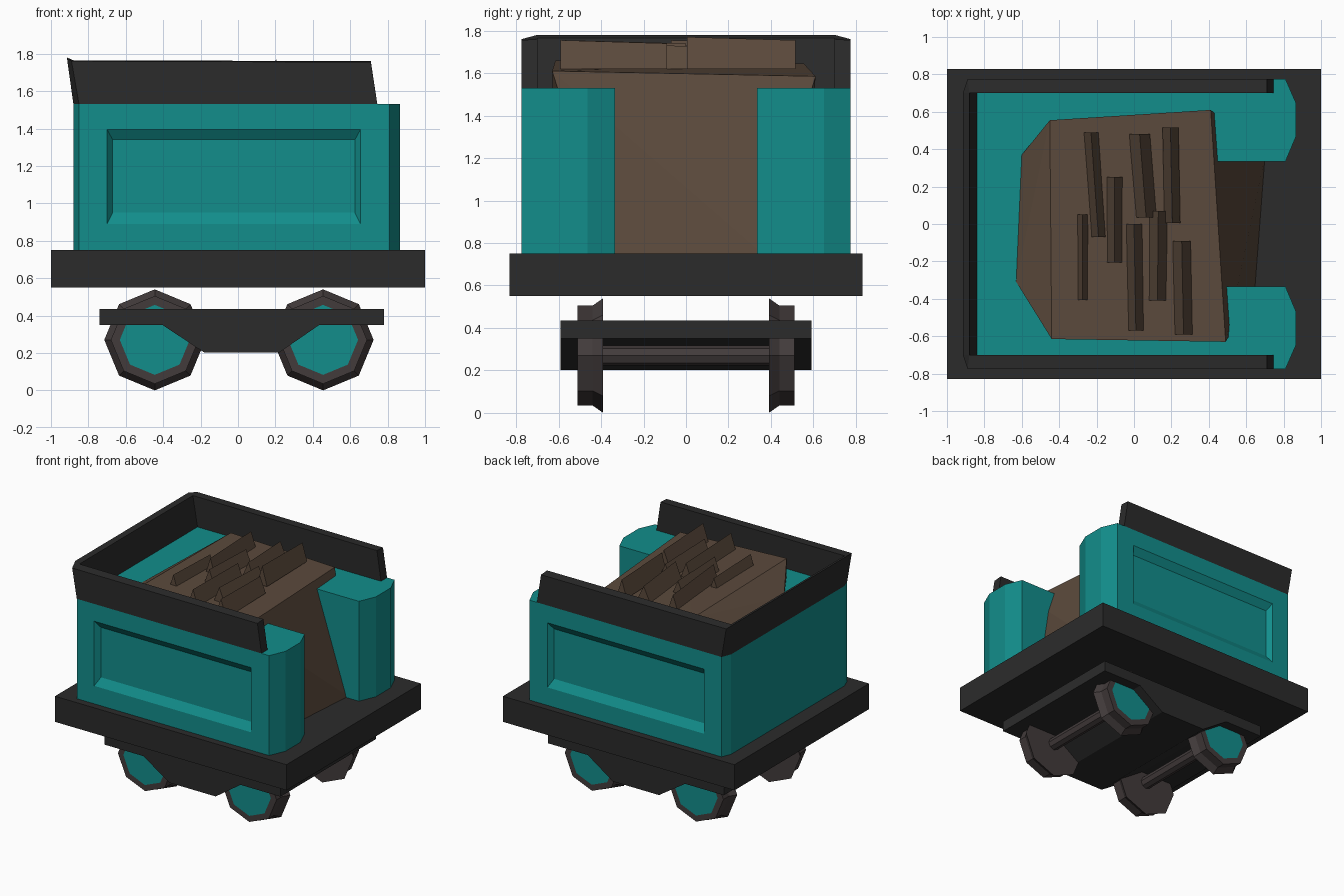
import bpy, bmesh, math
from mathutils import Vector

if "Cube" in bpy.data.objects:
    bpy.data.objects.remove(bpy.data.objects["Cube"])


def material(name, rgb):
    m = bpy.data.materials.new(name)
    m.diffuse_color = (*rgb, 1)
    m.use_nodes = True
    m.node_tree.nodes["Principled BSDF"].inputs["Base Color"].default_value = m.diffuse_color
    return m


TEAL = material("teal_paint", (0.006, 0.27, 0.26))
DARK = material("dark_metal", (0.024, 0.024, 0.024))
WOOD = material("brown_fuel", (0.105, 0.068, 0.045))
IRON = material("iron", (0.055, 0.044, 0.044))


def finish(name, bm, mat):
    bmesh.ops.recalc_face_normals(bm, faces=bm.faces)
    me = bpy.data.meshes.new(name)
    bm.to_mesh(me)
    bm.free()
    me.materials.append(mat)
    ob = bpy.data.objects.new(name, me)
    bpy.context.collection.objects.link(ob)
    return ob


def loft(rings, caps=True):
    """Skin closed rings of equal point count."""
    bm = bmesh.new()
    vs = [[bm.verts.new(p) for p in r] for r in rings]
    n = len(rings[0])
    for a, b in zip(vs, vs[1:]):
        for i in range(n):
            j = (i + 1) % n
            bm.faces.new((a[i], a[j], b[j], b[i]))
    if caps:
        bm.faces.new(vs[0])
        bm.faces.new(vs[-1])
    return bm


def mirror_y(half):
    """Close a half outline given from one centre end to the other."""
    return half + [(p[0], -p[1], *p[2:]) for p in reversed(half)]


def octagon(cx, cz, r, y):
    return [(cx + r * math.sin(i * math.pi / 4), y, cz + r * math.cos(i * math.pi / 4))
            for i in range(8)]


# Deck plate
deck = [(-1, -0.83), (1, -0.83), (1, 0.83), (-1, 0.83)]
finish("deck", loft([[(x, y, z) for x, y in deck] for z in (0.55, 0.75)]), DARK)

# Bunker body: U-shaped plan with rounded front wings
plan = mirror_y([(0.35, 0.335), (0.81, 0.335), (0.865, 0.465), (0.865, 0.65),
                 (0.81, 0.775), (-0.85, 0.775), (-0.88, 0.70)])
bm = loft([[(x, y, z) for x, y in plan] for z in (0.75, 1.53)])
bm.normal_update()
sides = [f for f in bm.faces
         if abs(f.normal.y) > 0.99 and abs(f.calc_center_median().y) > 0.7]
# Sunken panel on each long side
for f in sides:
    s = math.copysign(1, f.calc_center_median().y)
    for x0, x1, z0, z1, y in ((-0.70, 0.655, 0.89, 1.395, 0.775),
                              (-0.67, 0.625, 0.95, 1.34, 0.735)):
        bmesh.ops.inset_region(bm, faces=[f], thickness=0.01)
        for v in f.verts:
            v.co = Vector((x0 if v.co.x < 0 else x1, s * y, z0 if v.co.z < 1.14 else z1))
finish("bunker_body", bm, TEAL)

# Flared rim around the back and sides
low = mirror_y([(-0.84, 0.70, 1.53), (0.745, 0.70, 1.53), (0.745, 0.775, 1.53),
                (-0.85, 0.775, 1.53), (-0.88, 0.70, 1.53)])
high = mirror_y([(-0.88, 0.70, 1.765), (0.71, 0.70, 1.76), (0.71, 0.775, 1.755),
                 (-0.89, 0.775, 1.76), (-0.915, 0.70, 1.78)])
# reorder so the outline runs round the inner wall, then the outer wall
bm = bmesh.new()
lo, hi = [[bm.verts.new(p) for p in r] for r in (low, high)]
n = len(lo)
strip = [(0, 1, 2, 3), (0, 3, 4)]
for ring in (lo, hi):
    for k in strip:
        bm.faces.new([ring[i] for i in k])
        bm.faces.new([ring[n - 1 - i] for i in k])
    bm.faces.new((ring[0], ring[4], ring[5], ring[9]))
for a, b in ((0, 1), (1, 2), (2, 3), (3, 4), (4, 5), (5, 6), (6, 7), (7, 8), (8, 9), (9, 0)):
    bm.faces.new((lo[a], lo[b], hi[b], hi[a]))
finish("bunker_rim", bm, DARK)

# Fuel heap: faceted lump sloping down to the front opening
bm = bmesh.new()
for p in [(-0.45, 0.555, 1.645), (0.41, 0.61, 1.585), (0.49, -0.63, 1.61), (-0.44, -0.615, 1.66),
          (-0.63, -0.31, 1.53), (-0.60, 0.37, 1.53), (0.70, 0.36, 0.75), (0.645, -0.36, 0.75),
          (-0.45, 0.55, 0.75), (-0.44, -0.61, 0.75)]:
    bm.verts.new(p)
bmesh.ops.convex_hull(bm, input=bm.verts)
finish("fuel_heap", bm, WOOD)

# Split logs: triangular prisms (x0, y0, x1, y1, width, ridge height)
logs = [(-0.23, 0.49, -0.19, -0.07, 0.085, 1.755), (-0.105, 0.25, -0.105, -0.205, 0.09, 1.74),
        (0.03, 0.48, 0.065, 0.035, 0.11, 1.75), (0.195, 0.515, 0.205, 0.005, 0.085, 1.77),
        (-0.275, 0.05, -0.275, -0.405, 0.07, 1.73), (0.0, 0.0, 0.01, -0.57, 0.09, 1.755),
        (0.13, 0.07, 0.125, -0.41, 0.095, 1.74), (0.255, -0.09, 0.265, -0.59, 0.095, 1.755)]
for i, (x0, y0, x1, y1, w, top) in enumerate(logs):
    ends = [[(x - w / 2, y, 1.62), (x + w / 2, y, 1.62), (x, y, top - d)]
            for x, y, d in ((x0, y0, 0.015), (x1, y1, 0))]
    finish(f"split_log_{i + 1}", loft(ends), WOOD)

# Bogie frame
frame = [(-0.74, 0.35), (-0.74, 0.435), (0.78, 0.435), (0.78, 0.35),
         (0.435, 0.35), (0.22, 0.202), (-0.18, 0.202), (-0.405, 0.35)]
finish("bogie_frame", loft([[(x, y, z) for x, z in frame] for y in (-0.59, 0.59)]), DARK)

# Wheelsets: flanged octagonal wheels, dished hub faces and axles
for end, cx in (("rear", -0.445), ("front", 0.455)):
    cz = 0.27
    finish(f"{end}_axle", loft([octagon(cx, cz, 0.048, y) for y in (-0.4, 0.4)]), IRON)
    for side, s in (("right", -1), ("left", 1)):
        prof = [(0.01, 0.39), (0.27, 0.39), (0.235, 0.44), (0.235, 0.51), (0.185, 0.51),
                (0.01, 0.46)]
        finish(f"{end}_{side}_wheel", loft([octagon(cx, cz, r, s * y) for r, y in prof]), IRON)
        dish = [(0.187, 0.512), (0.005, 0.464), (0.005, 0.455), (0.187, 0.50)]
        finish(f"{end}_{side}_hub_dish", loft([octagon(cx, cz, r, s * y) for r, y in dish]), TEAL)
